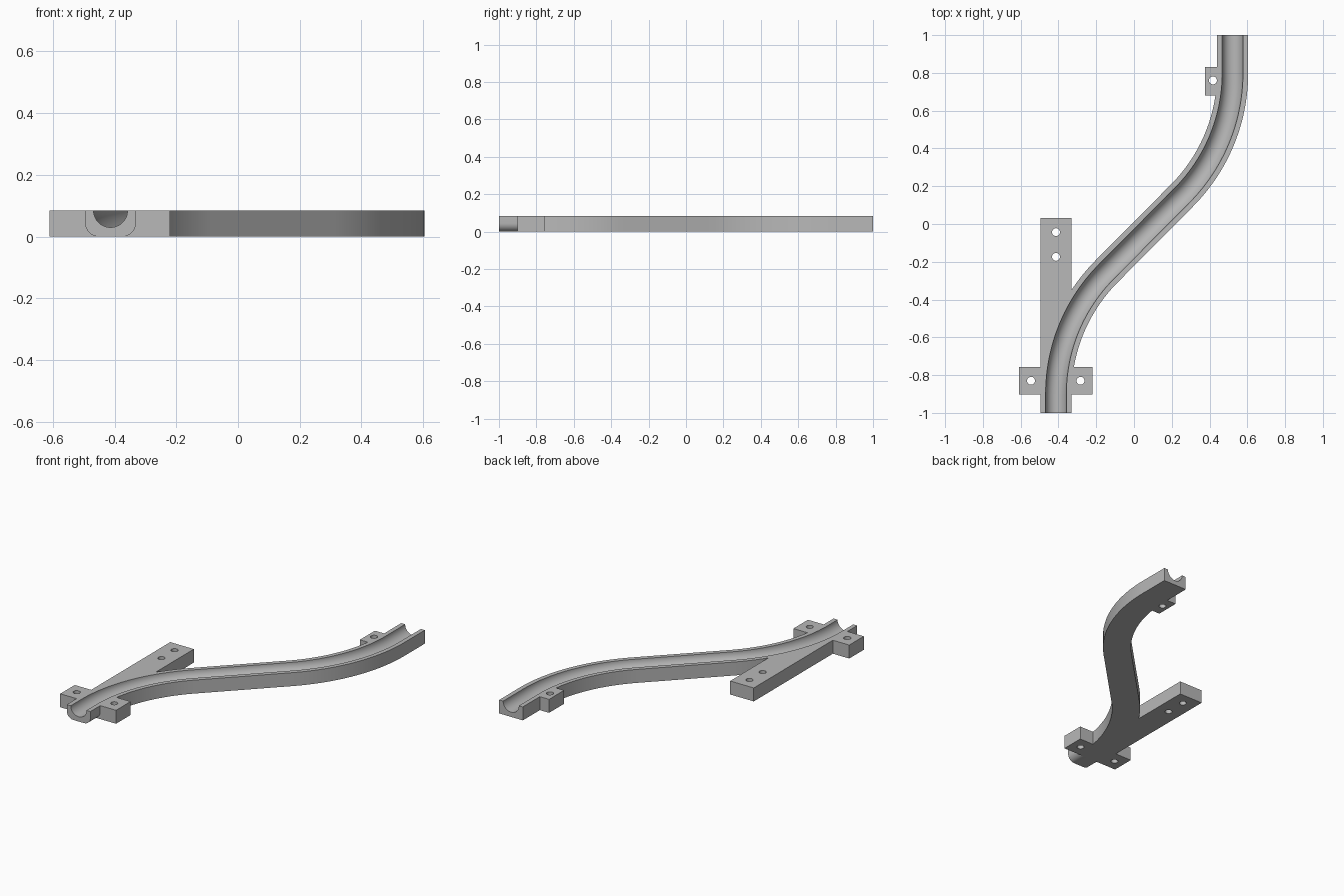
import bpy, bmesh, math
from mathutils import Vector

cube = bpy.data.objects.get("Cube")
if cube:
    bpy.data.objects.remove(cube, do_unlink=True)

H, W, R = 0.085, 0.0825, 0.055      # body height, half width, groove radius
X0, X1, BEND = -0.413, 0.522, 0.92  # rail ends in x, bend radius

grey = bpy.data.materials.new("plain grey")
grey.use_nodes = True
grey.diffuse_color = (0.48, 0.48, 0.48, 1)
bsdf = next(n for n in grey.node_tree.nodes if n.type == 'BSDF_PRINCIPLED')
bsdf.inputs["Base Color"].default_value = grey.diffuse_color


def finish(name, bm):
    bmesh.ops.recalc_face_normals(bm, faces=bm.faces[:])
    mesh = bpy.data.meshes.new(name)
    bm.to_mesh(mesh)
    bm.free()
    mesh.materials.append(grey)
    ob = bpy.data.objects.new(name, mesh)
    bpy.context.collection.objects.link(ob)
    return ob


def sweep(name, profile, path):
    """Carry a closed (sideways, up) profile along a flat path."""
    bm = bmesh.new()
    rings = []
    for i, p in enumerate(path):
        t = (path[min(i + 1, len(path) - 1)] - path[max(i - 1, 0)]).normalized()
        if i in (0, len(path) - 1):
            t = Vector((0, 1))      # both ends run straight back
        side = Vector((t.y, -t.x))
        rings.append([bm.verts.new((p.x + side.x * u, p.y + side.y * u, v))
                      for u, v in profile])
    n = len(profile)
    for a, b in zip(rings, rings[1:]):
        for j in range(n):
            bm.faces.new((a[j], a[(j + 1) % n], b[(j + 1) % n], b[j]))
    bm.faces.new(rings[0])
    bm.faces.new(rings[-1])
    return finish(name, bm)


def box(name, xa, xb, ya, yb):
    bm = bmesh.new()
    bottom = bm.faces.new([bm.verts.new((x, y, 0)) for x, y in
                           ((xa, ya), (xb, ya), (xb, yb), (xa, yb))])
    top = bmesh.ops.extrude_face_region(bm, geom=[bottom])["geom"]
    bmesh.ops.translate(bm, vec=(0, 0, H),
                        verts=[g for g in top if isinstance(g, bmesh.types.BMVert)])
    return finish(name, bm)


def cut(ob, cutter):
    mod = ob.modifiers.new("cut", 'BOOLEAN')
    mod.operation, mod.solver, mod.object = 'DIFFERENCE', 'EXACT', cutter
    with bpy.context.temp_override(object=ob, active_object=ob, selected_objects=[ob]):
        bpy.ops.object.modifier_apply(modifier=mod.name)


def drill(ob, *spots):
    for x, y in spots:
        bm = bmesh.new()
        bmesh.ops.create_cone(bm, cap_ends=True, segments=24, radius1=0.021,
                              radius2=0.021, depth=0.4)
        bmesh.ops.translate(bm, vec=(x, y, 0), verts=bm.verts[:])
        cutter = finish("hole_cutter", bm)
        cut(ob, cutter)
        bpy.data.objects.remove(cutter, do_unlink=True)


def arc(cx, cz, r, a0, a1, n):
    return [(cx + r * math.cos(math.radians(a0 + (a1 - a0) * i / n)),
             cz + r * math.sin(math.radians(a0 + (a1 - a0) * i / n)))
            for i in range(n + 1)]


# S-shaped centre line: straight, bend, diagonal, bend back, straight
curve = [Vector(p) for p in arc(X0 + BEND, -0.9, BEND, 180, 135, 24)
         + arc(X1 - BEND, 0.8, BEND, -45, 0, 24)]
path = curve + [Vector((X1, 1))]

# Profiles
groove = arc(0, H, R, 0, -180, 24)
channel = [(-W, 0), (W, 0), (W, H)] + groove + [(-W, H)]
c = 0.045
spout = (arc(-W + c, c, c, 180, 270, 8) + arc(W - c, c, c, 270, 360, 8)
         + [(W, H)] + groove + [(-W, H)])

# Grooved rail and its round-bottomed front end
rail = sweep("curved_rail", channel, path)
front_end = sweep("front_end", spout, [Vector((X0, -1)), Vector((X0, -0.9))])

# Mounting plates
bar = box("front_mounting_bar", -0.61, -0.22, -0.902, -0.757)
arm = box("long_mounting_arm", X0 - W, X0 + W, -0.9, 0.032)
tab = box("rear_mounting_tab", 0.375, 0.45, 0.68, 0.83)

# Keep the groove open through the plates
groove_cutter = sweep("groove_cutter", groove + [(-R, H + 0.1), (R, H + 0.1)],
                      [Vector((X0, -1.05))] + path)
for ob in (bar, arm):
    cut(ob, groove_cutter)
bpy.data.objects.remove(groove_cutter, do_unlink=True)

# Screw holes
drill(bar, (-0.545, -0.83), (-0.283, -0.83))
drill(arm, (X0, -0.043), (X0, -0.174))
drill(tab, (0.418, 0.76))

# Smooth curved walls, keep edges sharp
bpy.ops.object.select_all(action='DESELECT')
for ob in (rail, front_end, bar, arm, tab):
    ob.select_set(True)
bpy.context.view_layer.objects.active = rail
bpy.ops.object.shade_smooth_by_angle(angle=math.radians(30))
